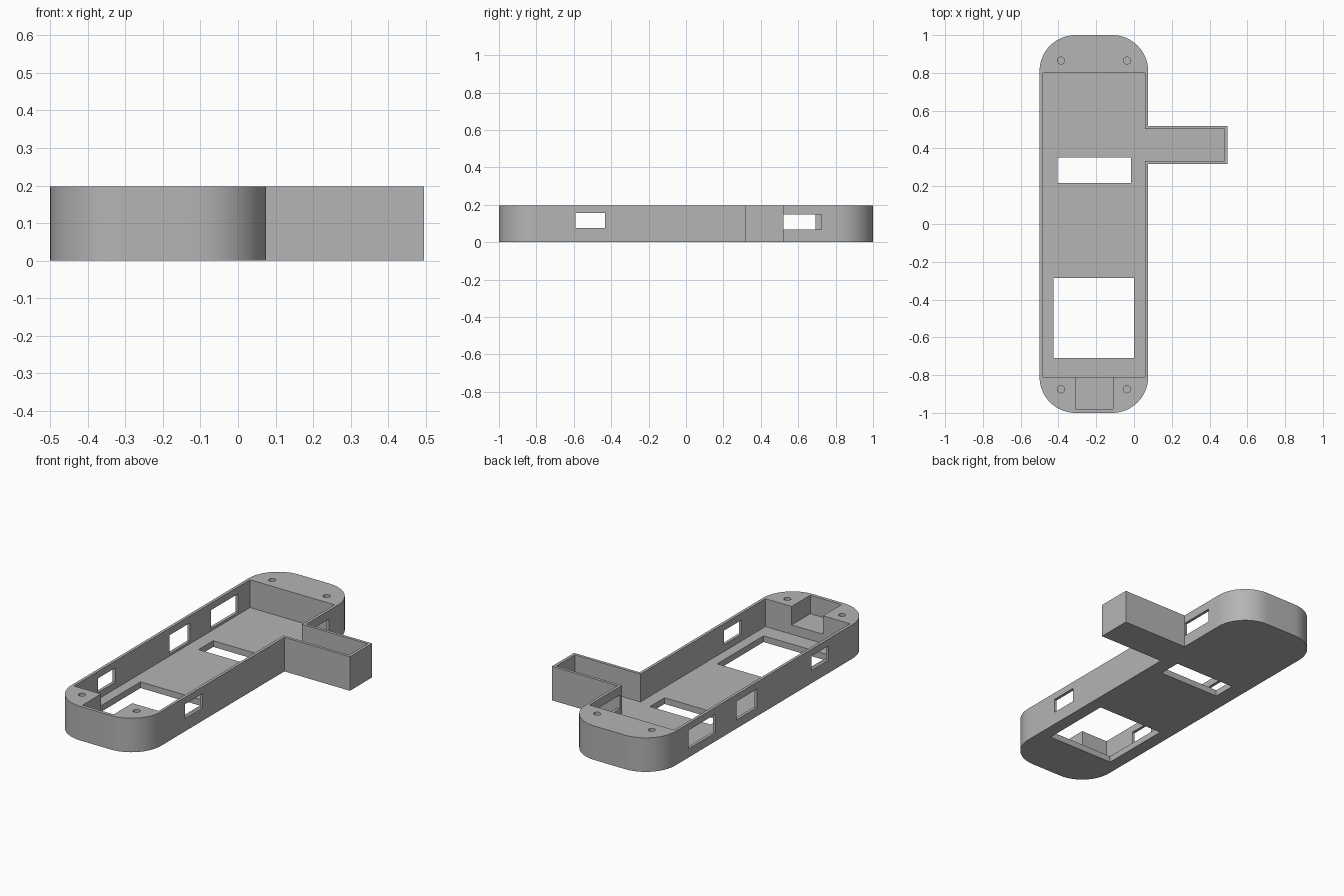
import bpy
import bmesh
import math

if "Cube" in bpy.data.objects:
    bpy.data.objects.remove(bpy.data.objects["Cube"], do_unlink=True)

HEIGHT, FLOOR, R = 0.197, 0.036, 0.19
X0, X1 = -0.5, 0.075            # body sides
ARM_Y0, ARM_Y1, ARM_X = 0.317, 0.52, 0.495
WALL = 0.017

grey = bpy.data.materials.new("grey_plastic")
grey.use_nodes = True
colour = (0.46, 0.46, 0.46, 1)
grey.diffuse_color = colour
grey.node_tree.nodes["Principled BSDF"].inputs["Base Color"].default_value = colour


def prism(name, outline, z0, z1):
    """Extrude a counter-clockwise outline from z0 to z1."""
    bm = bmesh.new()
    base = bm.faces.new([bm.verts.new((x, y, z0)) for x, y in outline])
    top = bmesh.ops.extrude_face_region(bm, geom=[base])["geom"]
    bmesh.ops.translate(bm, vec=(0, 0, z1 - z0),
                        verts=[g for g in top if isinstance(g, bmesh.types.BMVert)])
    bmesh.ops.recalc_face_normals(bm, faces=bm.faces)
    mesh = bpy.data.meshes.new(name)
    bm.to_mesh(mesh)
    bm.free()
    mesh.materials.append(grey)
    obj = bpy.data.objects.new(name, mesh)
    bpy.context.collection.objects.link(obj)
    return obj


def arc(cx, cy, r, start, sweep, n):
    return [(cx + r * math.cos(math.radians(start + sweep * i / n)),
             cy + r * math.sin(math.radians(start + sweep * i / n))) for i in range(n + 1)]


def cut(target, cutter):
    mod = target.modifiers.new("cut", "BOOLEAN")
    mod.operation = "DIFFERENCE"
    mod.solver = "EXACT"
    mod.object = cutter
    bpy.context.view_layer.objects.active = target
    bpy.ops.object.modifier_apply(modifier=mod.name)
    bpy.data.objects.remove(cutter, do_unlink=True)


def cut_box(target, x0, x1, y0, y1, z0, z1):
    cut(target, prism("cutter", [(x0, y0), (x1, y0), (x1, y1), (x0, y1)], z0, z1))


# Rounded case with a side arm
outline = arc(X0 + R, -1 + R, R, 180, 90, 16) + arc(X1 - R, -1 + R, R, 270, 90, 16)
outline += [(X1, ARM_Y0), (ARM_X, ARM_Y0), (ARM_X, ARM_Y1), (X1, ARM_Y1)]
outline += arc(X1 - R, 1 - R, R, 0, 90, 16) + arc(X0 + R, 1 - R, R, 90, 90, 16)
case = prism("case", outline, 0, HEIGHT)

# Open cavity running into the arm
xi0, xi1, xa = X0 + WALL, X1 - WALL, ARM_X - WALL
ya0, ya1 = ARM_Y0 + WALL, ARM_Y1 - WALL
cut(case, prism("cutter", [(xi0, -0.81), (xi1, -0.81), (xi1, ya0), (xa, ya0), (xa, ya1),
                           (xi1, ya1), (xi1, 0.8), (xi0, 0.8)], FLOOR, 0.3))

# Connector pocket in the front end block
cut_box(case, -0.31, -0.11, -0.98, -0.79, 0.09, 0.3)

# Floor openings
cut_box(case, -0.405, -0.015, 0.218, 0.352, -0.1, 0.1)
cut_box(case, -0.425, 0.0, -0.71, -0.285, -0.1, 0.1)

# Right and left wall windows
for y0, y1, z0, z1 in ((-0.59, -0.432, 0.075, 0.157), (0.065, 0.25, 0.05, 0.157),
                       (0.445, 0.692, 0.05, 0.157)):
    cut_box(case, X0 - 0.1, xi0 + 0.03, y0, y1, z0, z1)
for y0, y1, z0, z1 in ((-0.59, -0.432, 0.075, 0.157), (0.522, 0.725, 0.068, 0.148)):
    cut_box(case, xi1 - 0.03, X1 + 0.1, y0, y1, z0, z1)

# Blind screw holes in the end blocks
for x in (-0.387, -0.037):
    for y in (-0.875, 0.865):
        cut(case, prism("cutter", arc(x, y, 0.019, 0, 337.5, 15), 0.06, 0.3))

bpy.ops.object.select_all(action="DESELECT")
case.select_set(True)
bpy.context.view_layer.objects.active = case
bpy.ops.object.shade_smooth_by_angle(angle=math.radians(30))
